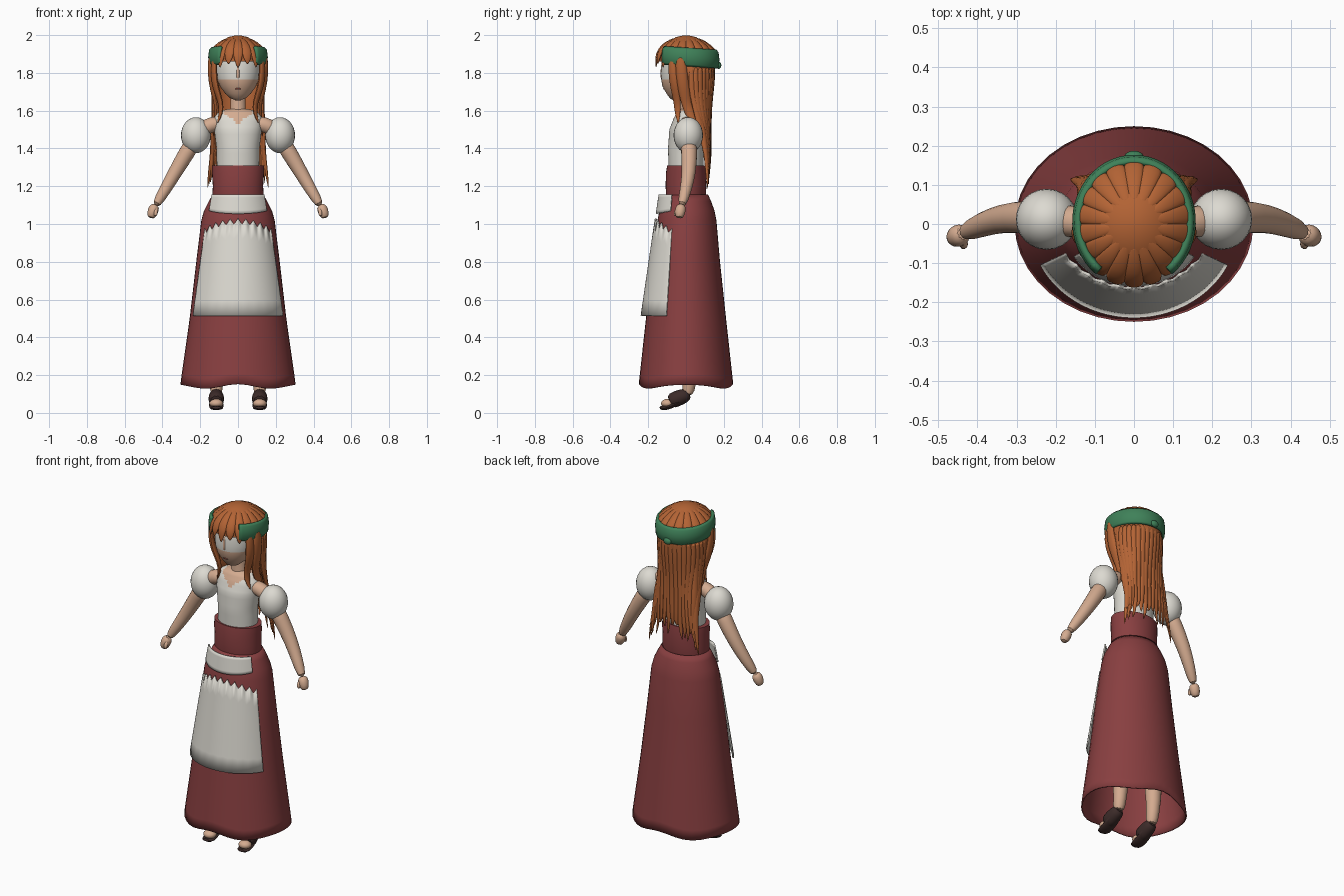
import bpy, bmesh, random
from math import sin, cos, pi, radians
from mathutils import Vector

random.seed(4)
if "Cube" in bpy.data.objects:
    bpy.data.objects.remove(bpy.data.objects["Cube"], do_unlink=True)


def material(name, rgb):
    m = bpy.data.materials.new(name)
    m.use_nodes = True
    m.diffuse_color = (*rgb, 1)
    m.node_tree.nodes["Principled BSDF"].inputs["Base Color"].default_value = (*rgb, 1)
    return m


SKIN = material("skin", (.66, .41, .28))
WHITE = material("white cloth", (.72, .70, .64))
RED = material("dark red cloth", (.25, .05, .052))
HAIR = material("ginger hair", (.45, .125, .035))
GREEN = material("green ribbon", (.05, .22, .10))
SHOE = material("dark brown leather", (.045, .024, .022))
LIPS = material("lips", (.42, .12, .09))
parts = []


def finish(name, bm, *mats, rule=None, thick=0, subdiv=0):
    """Turn a bmesh into an object, with a colour rule and modifiers."""
    bmesh.ops.recalc_face_normals(bm, faces=bm.faces)
    if rule:
        for f in bm.faces:
            f.material_index = rule(f.calc_center_median(), f.normal)
    me = bpy.data.meshes.new(name)
    bm.to_mesh(me)
    bm.free()
    for m in mats:
        me.materials.append(m)
    ob = bpy.data.objects.new(name, me)
    bpy.context.collection.objects.link(ob)
    if thick:
        s = ob.modifiers.new("thickness", "SOLIDIFY")
        s.thickness = thick
        s.offset = -1
    if subdiv:
        ob.modifiers.new("smooth", "SUBSURF").levels = subdiv
        ob.modifiers["smooth"].render_levels = subdiv
    parts.append(ob)
    return ob


def skin_rings(bm, rings, closed=True, caps=True):
    rows = [[bm.verts.new(p) for p in r] for r in rings]
    n = len(rows[0])
    for a, b in zip(rows, rows[1:]):
        for i in range(n if closed else n - 1):
            j = (i + 1) % n
            bm.faces.new((a[i], a[j], b[j], b[i]))
    if closed and caps:
        bm.faces.new(rows[0])
        bm.faces.new(rows[-1])


def loft(name, profile, *mats, seg=32, span=None, caps=True, steps=1, warp=None, **kw):
    """Stack of ellipses (z, rx, ry, cy); angle 0 points to the front."""
    prof = []
    for p, q in zip(profile, profile[1:]):
        prof += [Vector(p).lerp(Vector(q), k / steps) if steps > 1 else p for k in range(steps)]
    prof.append(profile[-1])
    a0, a1 = [radians(d) for d in (span or (0, 360))]
    count = seg + 1 if span else seg
    rings = []
    for z, rx, ry, cy in prof:
        ring = [Vector((rx * sin(a), cy - ry * cos(a), z))
                for a in (a0 + (a1 - a0) * i / seg for i in range(count))]
        rings.append([warp(p) for p in ring] if warp else ring)
    bm = bmesh.new()
    skin_rings(bm, rings, closed=not span, caps=caps)
    return finish(name, bm, *mats, **kw)


def tube(name, path, sizes, mat, seg=10, flat=1, ref=None):
    """Rounded tapering tube; flat squashes it along ref (default: away from the axis)."""
    pts = [Vector(p) for p in path]
    rings = []
    for i, p in enumerate(pts):
        t = (pts[min(i + 1, len(pts) - 1)] - pts[max(i - 1, 0)]).normalized()
        n = Vector(ref) if ref else Vector((p.x, p.y, 0))
        side = t.cross(n).normalized()
        out = side.cross(t)
        rings.append([p + (side * cos(a) + out * sin(a) * flat) * sizes[i]
                      for a in (2 * pi * k / seg for k in range(seg))])
    bm = bmesh.new()
    skin_rings(bm, rings)
    return finish(name, bm, mat, subdiv=1)


def ball(name, center, size, mat):
    bm = bmesh.new()
    bmesh.ops.create_uvsphere(bm, u_segments=24, v_segments=14, radius=1)
    for v in bm.verts:
        v.co = Vector(center) + v.co * Vector(size)
    return finish(name, bm, mat)


def panel(name, spread, low, high, r_low, r_high, cols=60, rows=6):
    """Curved cloth panel in front of the skirt; low and high give the edge heights."""
    bottom, top = low(0), high(0)
    rings = []
    for k in range(rows + 1):
        ring = []
        for i in range(cols + 1):
            u = 2 * i / cols - 1
            z = low(u) + (high(u) - low(u)) * k / rows
            rx, ry = Vector(r_low).lerp(Vector(r_high), (z - bottom) / (top - bottom))
            a = radians(spread) * u
            ring.append((rx * sin(a), -ry * cos(a), z))
        rings.append(ring)
    bm = bmesh.new()
    skin_rings(bm, rings, closed=False)
    return finish(name, bm, WHITE, thick=.008)


# Skirt with a gently waved hem
def hem(p):
    if p.z < .3:
        p.z += .012 * cos(18 * p.x) - .004
    return p


loft("skirt", [(.145, .305, .25, 0), (.2, .298, .244, 0), (.5, .256, .212, 0), (.8, .221, .18, 0),
               (1.02, .194, .156, .005), (1.07, .18, .146, .005), (1.12, .155, .128, .005),
               (1.155, .135, .112, .005)], RED, seg=40, caps=False, warp=hem, thick=.008)

# Apron with a toothed upper edge, and its waistband
panel("apron", 64, lambda u: .515,
      lambda u: .945 + .055 * cos(u * pi / 2) + .03 * abs((u * 5) % 1 * 2 - 1),
      (.267, .24), (.188, .165))
panel("apron_waistband", 58, lambda u: 1.055 + .015 * u * u, lambda u: 1.157, (.185, .16), (.165, .145))

# Waist and blouse, with a bare V at the neck
loft("waist", [(1.1, .125, .10, 0), (1.16, .136, .106, 0), (1.2, .133, .108, 0), (1.27, .138, .106, 0),
               (1.31, .138, .1, 0)], RED)
loft("blouse", [(1.29, .112, .092, 0), (1.4, .114, .095, 0), (1.5, .126, .088, 0), (1.56, .128, .07, .005),
                (1.595, .105, .055, .01), (1.61, .05, .04, .015)], WHITE, SKIN, seg=64, steps=4,
     rule=lambda c, n: int(abs(c.x) < .075 and c.z > 1.53 + .75 * abs(c.x)))
loft("neck", [(1.56, .055, .045, .01), (1.61, .041, .04, .01), (1.72, .04, .04, .01)], SKIN, seg=20)

# Head, with pale eye areas
loft("head", [(1.655, .012, .012, -.055), (1.665, .04, .04, -.045), (1.69, .068, .068, -.035),
              (1.73, .096, .1, -.025), (1.765, .11, .116, -.015), (1.8, .118, .125, -.007),
              (1.86, .122, .127, 0), (1.92, .11, .11, 0), (1.96, .07, .07, 0)], SKIN, WHITE, seg=40,
     rule=lambda c, n: int(c.y < -.045 and 1.765 < c.z < 1.87))
tube("nose", [(0, -.122, 1.86), (0, -.127, 1.81), (0, -.128, 1.775), (0, -.112, 1.755)],
     (.008, .008, .011, .006), SKIN, ref=(0, 1, 0))
ball("mouth", (0, -.117, 1.716), (.016, .004, .004), LIPS)

# Arms, sleeves, hands, legs and shoes
for s, side in ((1, "left"), (-1, "right")):
    tube(side + "_shoulder", [(s * .08, .005, 1.535), (s * .14, .005, 1.53), (s * .21, .01, 1.49)],
         (.04, .043, .045), SKIN, ref=(0, 1, 0))
    ball(side + "_puff_sleeve", (s * .223, .012, 1.47), (.079, .078, .095), WHITE)
    tube(side + "_arm", [(s * .22, .012, 1.46), (s * .27, .018, 1.38), (s * .335, .016, 1.27),
                         (s * .39, -.002, 1.175), (s * .44, -.025, 1.09)],
         (.046, .046, .039, .033, .024), SKIN, ref=(0, 1, 0))
    tube(side + "_hand", [(s * .434, -.022, 1.1), (s * .445, -.028, 1.085), (s * .455, -.033, 1.055),
                          (s * .463, -.036, 1.03)], (.02, .031, .029, .018), SKIN, ref=(0, 1, 0))
    tube(side + "_thumb", [(s * .435, -.04, 1.085), (s * .434, -.056, 1.06), (s * .438, -.056, 1.04)],
         (.011, .012, .008), SKIN, seg=8, ref=(1, 0, 0))
    tube(side + "_leg", [(s * .105, .015, .9), (s * .11, .01, .5), (s * .114, .03, .3),
                         (s * .115, .02, .15), (s * .115, .005, .09)],
         (.07, .056, .05, .035, .035), SKIN, ref=(0, 1, 0))
    tube(side + "_shoe", [(s * .115, .018, .105), (s * .115, -.005, .092), (s * .115, -.05, .075),
                          (s * .115, -.092, .056)], (.028, .041, .045, .043), SHOE, ref=(0, 0, 1))
    ball(side + "_toes", (s * .115, -.098, .05), (.036, .034, .024), SKIN)
    tube(side + "_sole", [(s * .115, .015, .085), (s * .115, -.05, .048), (s * .115, -.115, .021),
                          (s * .115, -.142, .03)], (.03, .042, .04, .026), SHOE, flat=.35, ref=(0, 0, 1))

# Hair: crown, back sheet, petals around the crown
loft("hair_crown", [(1.86, .142, .147, .005), (1.9, .14, .145, .003), (1.94, .116, .122, 0),
                    (1.97, .085, .09, 0), (1.99, .05, .052, 0), (1.998, .015, .015, 0)], HAIR)
loft("hair_back", [(1.88, .142, .146, .008), (1.8, .143, .14, .012), (1.73, .138, .12, .02),
                   (1.65, .122, .085, .038), (1.57, .12, .045, .075), (1.48, .122, .026, .098),
                   (1.36, .118, .016, .112)], HAIR, seg=28, span=(72, 288), thick=.012)
for i in range(18):
    a = 2 * pi * i / 18
    front = abs(i if i < 9 else i - 18) < 4
    tip = (1.825 + .02 * (i % 2)) if front else 1.895
    path = [(.05, 1.985), (.1, 1.962), (.136, 1.925), (.152, 1.88 if front else 1.91), (.154, tip)]
    tube("hair_petal", [(r * .96 * sin(a), -r * 1.03 * cos(a), z) for r, z in path],
         (.012, .022, .029, .027, .003), HAIR, seg=8, flat=.4)

# Long locks down the back
for i in range(17):
    u = i / 8 - 1
    x, wob = .13 * sin(u * pi / 2), random.uniform(-.012, .012)
    curve = cos(u * pi / 2)
    end = 1.19 + .1 * random.random() + .05 * curve
    tube("back_lock", [(x * 1.05, .03 + .118 * curve, 1.84), (x * 1.04, .03 + .11 * curve, 1.73),
                       (x * .94, .05 + .075 * curve, 1.62), (x + wob, .088 + .036 * curve, 1.48),
                       (x * 1.06 - wob, .108 + .02 * curve, 1.34), (x * 1.12 + wob, .122, end)],
         (.018, .02, .021, .02, .015, .002), HAIR, seg=8, flat=.6)

# Locks framing the face, and long wisps at the sides
for s in (1, -1):
    tube("face_lock", [(s * .122, -.075, 1.9), (s * .13, -.072, 1.8), (s * .119, -.06, 1.72),
                       (s * .09, -.045, 1.645), (s * .088, -.045, 1.59), (s * .11, -.04, 1.53)],
         (.02, .026, .026, .022, .018, .003), HAIR, flat=.6)
    tube("cheek_lock", [(s * .142, -.03, 1.9), (s * .143, -.025, 1.8), (s * .13, -.01, 1.7),
                        (s * .104, .005, 1.63), (s * .115, .03, 1.56), (s * .13, .075, 1.46)],
         (.028, .034, .032, .03, .026, .005), HAIR, flat=.6)
    tube("side_wisp", [(s * .12, .06, 1.6), (s * .132, .09, 1.5), (s * .135, .105, 1.38),
                       (s * .15, .112, 1.28), (s * .163, .115, 1.18)],
         (.02, .019, .015, .012, .002), HAIR, seg=8, flat=.7)


# Headband, lower at the back, with a small knot
def tilt(p):
    p.z -= .07 * p.y
    return p


loft("headband", [(1.835, .147, .158, .005), (1.845, .155, .168, .006), (1.885, .158, .171, .006),
                  (1.922, .153, .166, .006), (1.934, .143, .155, .006)], GREEN, seg=40, span=(38, 322),
     warp=tilt, thick=.015)
ball("headband_knot", (0, .173, 1.84), (.024, .014, .019), GREEN)

bpy.ops.object.select_all(action="DESELECT")
for ob in parts:
    ob.select_set(True)
bpy.context.view_layer.objects.active = parts[0]
bpy.ops.object.shade_smooth_by_angle(angle=radians(50))
